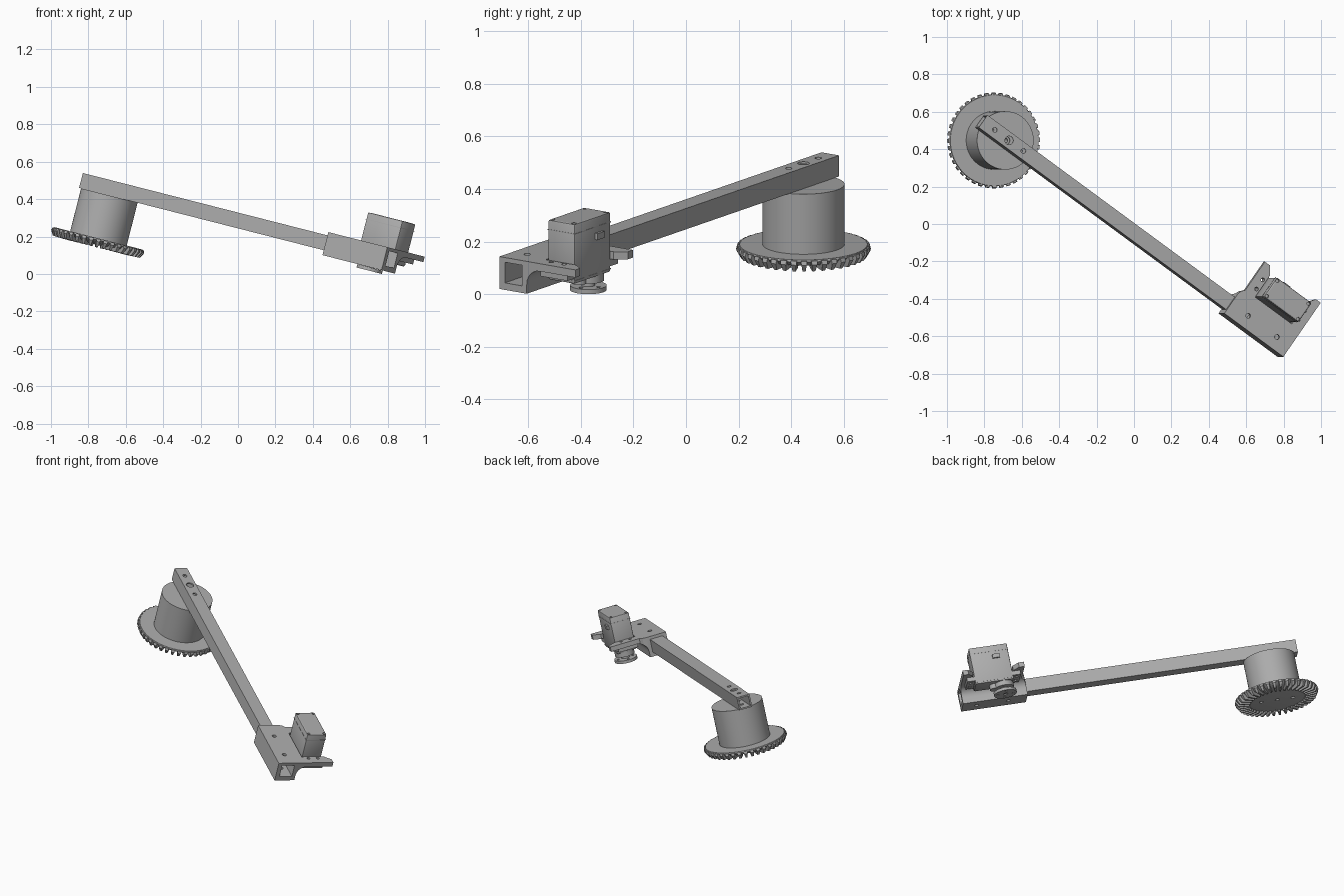
import bpy, bmesh, math
from mathutils import Matrix, Vector

cube = bpy.data.objects.get("Cube")
if cube:
    bpy.data.objects.remove(cube, do_unlink=True)

grey = bpy.data.materials.new("plain grey")
grey.use_nodes = True
grey.diffuse_color = (0.42, 0.42, 0.42, 1)
grey.node_tree.nodes["Principled BSDF"].inputs["Base Color"].default_value = grey.diffuse_color

# Assembly frame: x runs along the arm, z along the gear axis, origin at the gear
FRAME = (Matrix.Rotation(math.radians(14.3), 4, 'Y')
         @ Matrix.Translation((-0.77, 0.447, 0))
         @ Matrix.Rotation(math.radians(-35.5), 4, 'Z'))


def finish(name, bm):
    bmesh.ops.recalc_face_normals(bm, faces=bm.faces)
    mesh = bpy.data.meshes.new(name)
    bm.to_mesh(mesh)
    bm.free()
    mesh.materials.append(grey)
    ob = bpy.data.objects.new(name, mesh)
    bpy.context.collection.objects.link(ob)
    ob.matrix_world = FRAME
    return ob


def add_box(bm, xs, ys, zs):
    size = (xs[1] - xs[0], ys[1] - ys[0], zs[1] - zs[0])
    mid = (sum(xs) / 2, sum(ys) / 2, sum(zs) / 2)
    bmesh.ops.create_cube(bm, size=1, matrix=Matrix.Translation(mid) @ Matrix.Diagonal((*size, 1)))


def add_cyl(bm, x, y, r, z0, z1, sides=24):
    bmesh.ops.create_cone(bm, cap_ends=True, segments=sides, radius1=r, radius2=r, depth=z1 - z0,
                          matrix=Matrix.Translation((x, y, (z0 + z1) / 2)))


def add_prism(bm, base, push):
    bottom = [bm.verts.new(p) for p in base]
    top = [bm.verts.new(Vector(p) + Vector(push)) for p in base]
    bm.faces.new(bottom)
    bm.faces.new(top)
    for i in range(len(base)):
        j = (i + 1) % len(base)
        bm.faces.new((bottom[i], bottom[j], top[j], top[i]))


def box(name, *spans):
    bm = bmesh.new()
    add_box(bm, *spans)
    return finish(name, bm)


def cyl(name, *args):
    bm = bmesh.new()
    add_cyl(bm, *args)
    return finish(name, bm)


def cut(ob, *cutters):
    for c in cutters:
        c.hide_render = True
        mod = ob.modifiers.new("cut", 'BOOLEAN')
        mod.operation, mod.solver, mod.object = 'DIFFERENCE', 'EXACT', c
    bpy.context.view_layer.update()
    done = bpy.data.meshes.new_from_object(ob.evaluated_get(bpy.context.evaluated_depsgraph_get()))
    ob.modifiers.clear()
    ob.data = done
    for c in cutters:
        bpy.data.objects.remove(c, do_unlink=True)


def smooth(*obs):
    bpy.ops.object.select_all(action='DESELECT')
    for ob in obs:
        ob.select_set(True)
    bpy.context.view_layer.objects.active = obs[0]
    bpy.ops.object.shade_smooth_by_angle(angle=math.radians(30))


HOLE, ARM_LOW, ARM_TOP, STEP = 0.013, 0.236, 0.318, 0.097

# Hollow square arm with mounting holes
arm = box("arm", (-0.176, 1.62), (-0.041, 0.041), (ARM_LOW, ARM_TOP))
cut(arm, box("bore", (-0.3, 1.8), (-0.032, 0.032), (ARM_LOW + 0.009, ARM_TOP - 0.009)),
    cyl("hole_a", -STEP, 0, HOLE, 0.1, 0.5), cyl("hole_b", 0, 0, 0.023, 0.1, 0.5),
    cyl("hole_c", STEP, 0, HOLE, 0.1, 0.5))

# Hub and gear plate, drilled in line with the arm
hub = cyl("hub", 0, 0, 0.156, -0.005, ARM_LOW, 64)
bm = bmesh.new()
profile = [(0, 0), (0.243, 0), (0.246, -0.008), (0.225, -0.026), (0.172, -0.036), (0, -0.036)]
pts = [bm.verts.new((r, 0, z)) for r, z in profile]
edges = [bm.edges.new(p) for p in zip(pts, pts[1:])]
bmesh.ops.spin(bm, geom=pts + edges, cent=(0, 0, 0), axis=(0, 0, 1), angle=math.tau, steps=80)
bmesh.ops.remove_doubles(bm, verts=bm.verts, dist=0.0001)
plate = finish("gear_plate", bm)
for body in (hub, plate):
    cut(body, *[cyl("drill", i * STEP, 0, HOLE, -0.2, 0.4) for i in (-1, 0, 1)])

# Bevel teeth: side profile of (radius, height, half width)
bm = bmesh.new()
tooth = [(0.235, -0.003, 0.012), (0.252, -0.003, 0.012), (0.256, -0.018, 0.010),
         (0.240, -0.046, 0.006), (0.172, -0.049, 0.004), (0.172, -0.030, 0.008)]
COUNT = 40
for k in range(COUNT):
    spin = Matrix.Rotation(math.tau * k / COUNT, 4, 'Z')
    sides = [[bm.verts.new(spin @ Vector((r, s * w, z))) for r, z, w in tooth] for s in (-1, 1)]
    bm.faces.new(sides[0])
    bm.faces.new(sides[1])
    for i in range(len(tooth)):
        j = (i + 1) % len(tooth)
        bm.faces.new((sides[0][i], sides[0][j], sides[1][j], sides[1][i]))
finish("gear_teeth", bm)

# Bracket: sleeve over the arm with a forked shelf for the motor
X0, X1, LOW, TOP, SHELF, TIP = 1.50, 1.90, 0.209, 0.336, 0.306, 0.289
MID = (X0 + X1) / 2 + 0.011
section = [(-0.066, LOW), (0.062, LOW), (0.062, 0.245)]
for i in range(1, 7):
    a = math.radians(15 * i)
    section.append((0.122 - 0.06 * math.cos(a), 0.246 + 0.06 * math.sin(a)))
section += [(TIP, SHELF), (TIP, TOP), (-0.066, TOP)]
bm = bmesh.new()
add_prism(bm, [(X0, y, z) for y, z in section], (X1 - X0, 0, 0))
bracket = finish("bracket", bm)
bm = bmesh.new()
add_prism(bm, [(1.4, 0.062, 0.1), (X0, 0.062, 0.1), (1.506, 0.085, 0.1), (1.522, 0.1, 0.1),
               (1.522, 0.4, 0.1), (1.4, 0.4, 0.1)], (0, 0, 0.4))
trim = finish("trim", bm)
bm = bmesh.new()
add_prism(bm, [(1.588, 0.104, 0.1), (1.836, 0.104, 0.1), (1.836, 0.245, 0.1), (1.868, TIP, 0.1),
               (1.868, 0.4, 0.1), (1.556, 0.4, 0.1), (1.556, TIP, 0.1), (1.588, 0.245, 0.1)],
          (0, 0, 0.4))
slot = finish("slot", bm)
EARS = [(x, y) for x in (MID - 0.142, MID + 0.142) for y in (0.143, 0.203)]
cut(bracket, trim, slot, box("tunnel", (1.4, 2.0), (-0.0405, 0.0405), (ARM_LOW + 0.0005, ARM_TOP - 0.0005)),
    *[cyl("bolt", x, 0, HOLE, 0.1, 0.5) for x in (1.615, 1.81)],
    *[cyl("ear", x, y, 0.010, 0.28, 0.4) for x, y in EARS])

# Motor body with softened edges
MY, HX, HY, HEAD = 0.173, 0.118, 0.063, 0.492
body = box("motor_body", (MID - HX, MID + HX), (MY - HY, MY + HY), (0.257, HEAD))
bev = body.modifiers.new("soft_edges", 'BEVEL')
bev.width, bev.segments = 0.007, 2
cut(body, *[cyl("screw_pocket", MID + sx * (HX - 0.013), MY + sy * (HY - 0.013), 0.009,
                HEAD - 0.015, 0.6) for sx in (-1, 1) for sy in (-1, 1)])

# Seam bands round the case
bm = bmesh.new()
for z in (0.268, HEAD - 0.04):
    add_box(bm, (MID - HX - 0.001, MID + HX + 0.001), (MY - HY - 0.001, MY + HY + 0.001), (z, z + 0.003))
finish("motor_seams", bm)

# Mounting flange under the shelf
flange = box("motor_flange", (MID - 0.165, MID + 0.165), (MY - HY, MY + HY), (0.28, SHELF))
cut(flange, *[cyl("ear", x, y, 0.010, 0.2, 0.4) for x, y in EARS])

# Cable outlet on the case side
box("cable_outlet", (MID - 0.06, MID - 0.015), (MY + HY - 0.01, MY + HY + 0.012), (0.405, 0.43))

# Gear tower, output shaft and round horn
SX = MID - 0.059
bm = bmesh.new()
add_cyl(bm, SX, MY, 0.06, 0.228, 0.262, 32)
add_cyl(bm, SX + 0.06, MY, 0.028, 0.228, 0.262)
tower = finish("gear_tower", bm)
shaft = cyl("output_shaft", SX, MY, 0.026, 0.195, 0.24)
horn = cyl("round_horn", SX, MY, 0.07, 0.19, 0.208, 40)
cut(horn, cyl("centre_screw", SX, MY, 0.014, 0.1, 0.2),
    *[cyl("horn_hole", SX + 0.048 * math.cos(k * math.pi / 2), MY + 0.048 * math.sin(k * math.pi / 2),
          0.008, 0.1, 0.3) for k in range(4)])

smooth(arm, hub, plate, bracket, body, flange, tower, shaft, horn)
